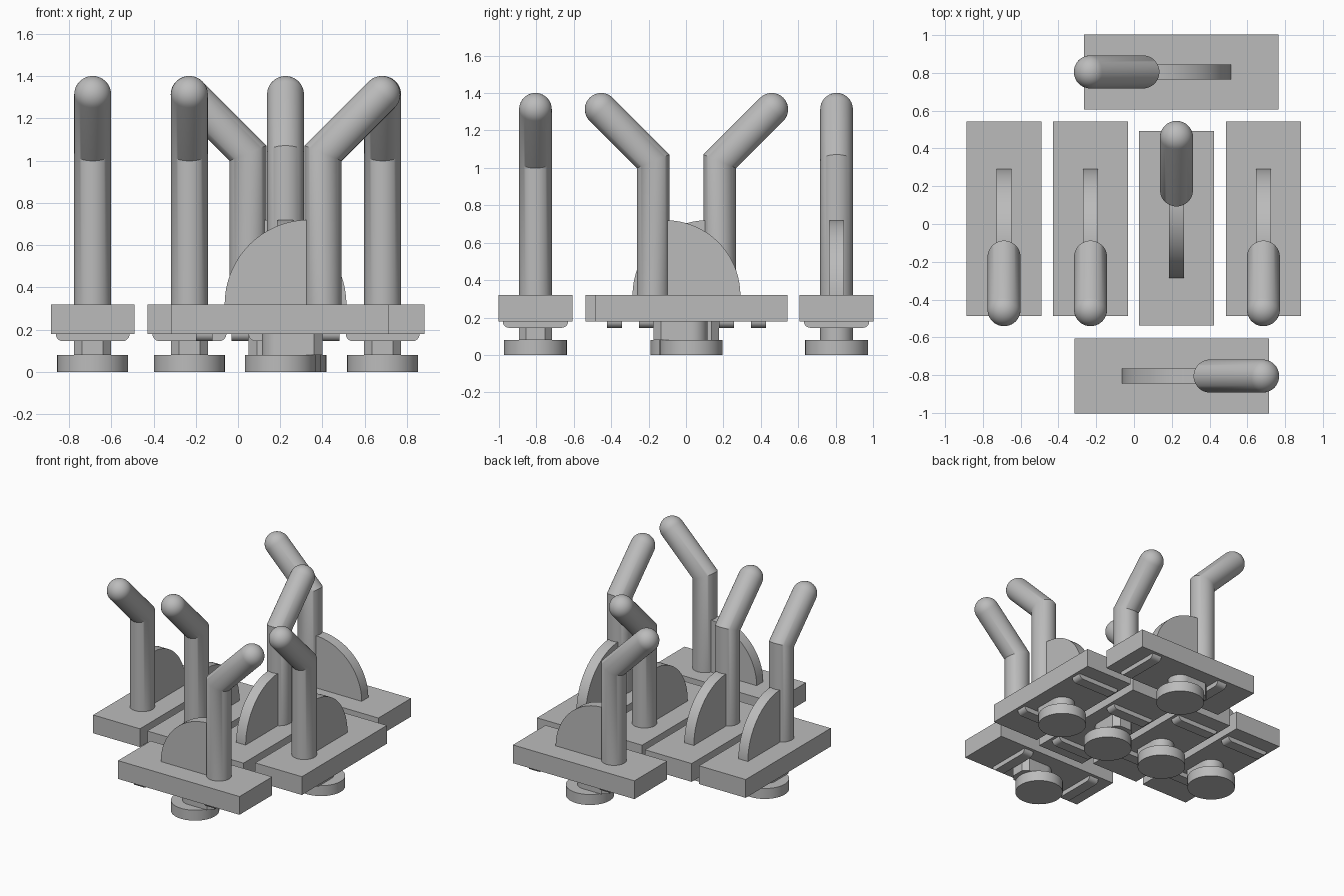
import bpy, bmesh, math
from mathutils import Vector

if "Cube" in bpy.data.objects:
    bpy.data.objects.remove(bpy.data.objects["Cube"])

grey = bpy.data.materials.new("light_grey_plastic")
grey.diffuse_color = (0.5, 0.5, 0.5, 1)
grey.use_nodes = True
grey.node_tree.nodes["Principled BSDF"].inputs["Base Color"].default_value = grey.diffuse_color

# x, y of plate centre and turn about z (unturned hook leans toward -y)
PLACES = [(-0.688, 0.0275, 0), (-0.23, 0.0275, 0), (0.225, -0.0225, 180),
          (0.685, 0.0275, 0), (0.25, 0.805, -90), (0.20, -0.805, 90)]


def place(name, bm):
    """Turn the bmesh into one shared mesh and set it out on every hook."""
    bmesh.ops.recalc_face_normals(bm, faces=bm.faces)
    mesh = bpy.data.meshes.new(name)
    bm.to_mesh(mesh)
    bm.free()
    mesh.materials.append(grey)
    mesh.shade_smooth()
    mesh.set_sharp_from_angle(angle=math.radians(30))
    for i, (x, y, turn) in enumerate(PLACES):
        obj = bpy.data.objects.new(f"{name}_{i + 1}", mesh)
        obj.location = (x, y, 0)
        obj.rotation_euler.z = math.radians(turn)
        bpy.context.collection.objects.link(obj)


def prism(name, points, push):
    """Closed outline pushed along a vector."""
    bm = bmesh.new()
    face = bm.faces.new([bm.verts.new(p) for p in points])
    out = bmesh.ops.extrude_face_region(bm, geom=[face], use_keep_orig=True)
    verts = [v for v in out["geom"] if isinstance(v, bmesh.types.BMVert)]
    bmesh.ops.translate(bm, verts=verts, vec=push)
    place(name, bm)


def arc(cx, cy, r, a0, a1, n):
    angles = [math.radians(a0 + (a1 - a0) * i / n) for i in range(n + 1)]
    return [(cx + r * math.cos(a), cy + r * math.sin(a)) for a in angles]


# Base plate
prism("plate", [(x, y, 0.18) for x, y in
                [(-0.198, -0.515), (0.198, -0.515), (0.198, 0.515), (-0.198, 0.515)]],
      (0, 0, 0.14))

# Round foot under the plate
prism("foot", [(x, y, 0) for x, y in arc(0, 0, 0.168, 0, 352.5, 47)], (0, 0, 0.08))

# Neck joining foot and plate: round at one end, chamfered at the other
neck = arc(0, 0, 0.0875, 0, 180, 20) + [(-0.0875, -0.16), (-0.05, -0.2),
                                        (0.05, -0.2), (0.0875, -0.16)]
prism("neck", [(x, y, 0.08) for x, y in neck], (0, 0, 0.1))

# Two cross ribs with rounded lower corners
rib = ([(-0.175, 0.18)] + arc(-0.14, 0.18, 0.035, 180, 270, 8)[1:]
       + arc(0.14, 0.18, 0.035, 270, 360, 8))
for name, y in (("front_rib", -0.24), ("rear_rib", 0.36)):
    prism(name, [(x, y - 0.04, z) for x, z in rib], (0, 0.08, 0))

# Quarter-round gusset behind the post
gusset = [(-0.2, 0.32)] + arc(-0.137, 0.32, 0.4, 0, 90, 32) + [(-0.2, 0.72)]
prism("gusset", [(-0.04, y, z) for y, z in gusset], (0.08, 0, 0))

# Post with a mitred 45 degree bend and a domed tip
R, N, S = 0.0875, 48, math.sqrt(0.5)
bend, tip = Vector((0, -0.203, 1.035)), Vector((0, -0.481, 1.313))
lean, across = Vector((0, -S, S)), Vector((0, S, S))
rings = [(Vector((0, -0.203, 0.32)), Vector((0, 1, 0)), 1),
         (bend, Vector((0, 1, math.tan(math.pi / 8))), 1)]
for k in range(12):
    a = math.pi / 2 * k / 12
    rings.append((tip + lean * R * math.sin(a), across, math.cos(a)))
bm = bmesh.new()
loops = []
for centre, back, scale in rings:
    loops.append([bm.verts.new(centre + scale * R * (
        back * math.cos(math.tau * i / N) + Vector((math.sin(math.tau * i / N), 0, 0))))
        for i in range(N)])
for lo, hi in zip(loops, loops[1:]):
    for i in range(N):
        j = (i + 1) % N
        bm.faces.new((lo[i], lo[j], hi[j], hi[i]))
top = bm.verts.new(tip + lean * R)
for i in range(N):
    bm.faces.new((loops[-1][i], loops[-1][(i + 1) % N], top))
bm.faces.new(loops[0])
place("bent_post", bm)
